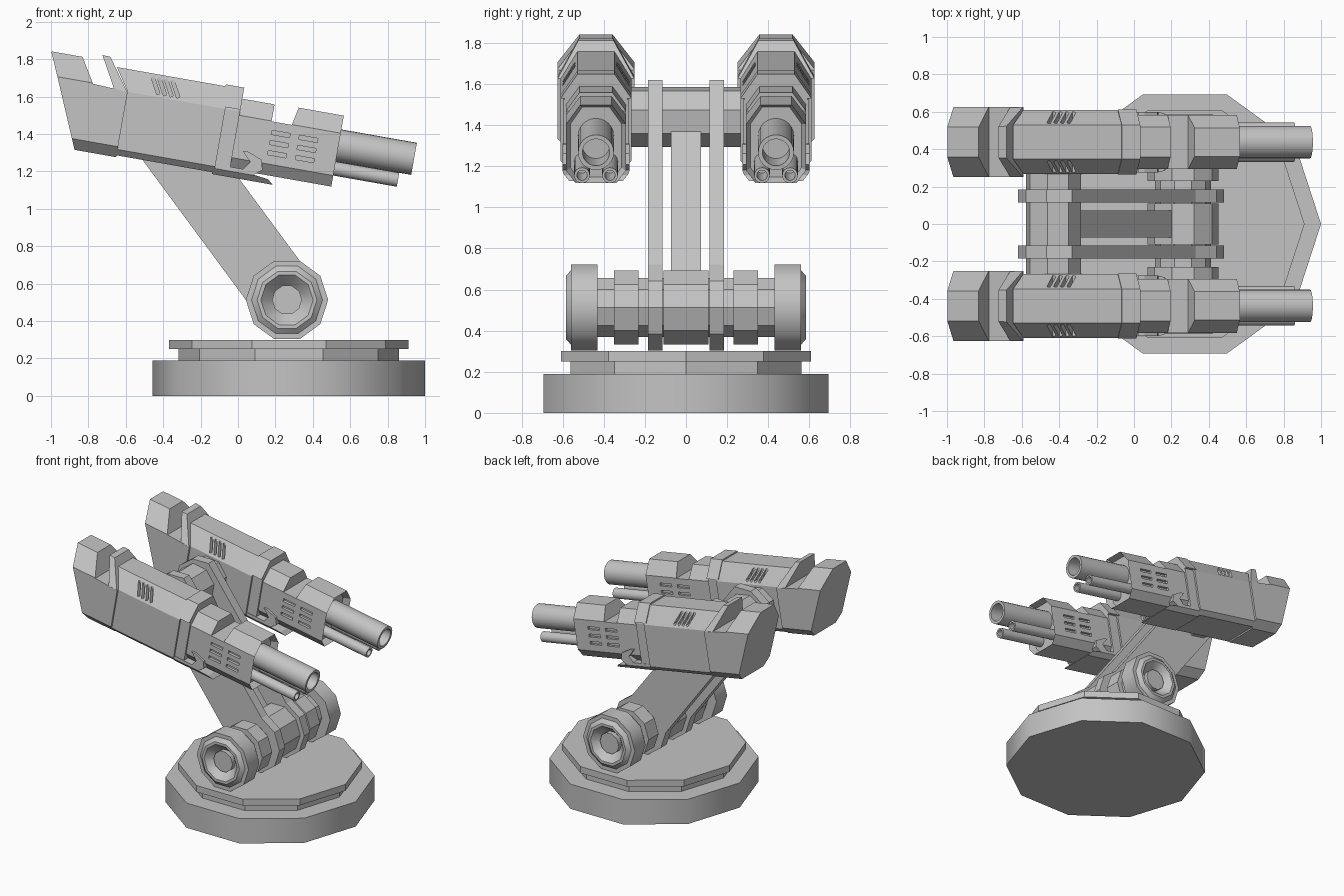
import bpy, bmesh, math
from mathutils import Matrix, Vector

if "Cube" in bpy.data.objects:
    bpy.data.objects.remove(bpy.data.objects["Cube"])

grey = bpy.data.materials.new("grey metal")
grey.use_nodes = True
grey.diffuse_color = (0.55, 0.55, 0.55, 1)
grey.node_tree.nodes["Principled BSDF"].inputs["Base Color"].default_value = grey.diffuse_color


def finish(name, bm, matrix=Matrix(), smooth=0):
    bmesh.ops.remove_doubles(bm, verts=bm.verts, dist=1e-5)
    bmesh.ops.recalc_face_normals(bm, faces=bm.faces)
    mesh = bpy.data.meshes.new(name)
    bm.to_mesh(mesh)
    bm.free()
    mesh.materials.append(grey)
    obj = bpy.data.objects.new(name, mesh)
    bpy.context.collection.objects.link(obj)
    obj.matrix_world = matrix
    if smooth:
        bpy.ops.object.select_all(action="DESELECT")
        obj.select_set(True)
        bpy.context.view_layer.objects.active = obj
        bpy.ops.object.shade_smooth_by_angle(angle=math.radians(smooth))
    return obj


def lathe(name, profile, matrix, sides=10, phase=0, smooth=0, closed=False):
    """Spin (radius, height) points round local z."""
    bm = bmesh.new()
    rings = []
    for r, h in profile:
        angles = [phase + math.tau * i / sides for i in range(sides)]
        rings.append([bm.verts.new((r * math.cos(a), r * math.sin(a), h)) for a in angles])
    pairs = list(zip(rings, rings[1:])) + ([(rings[-1], rings[0])] if closed else [])
    for low, high in pairs:
        for i in range(sides):
            j = (i + 1) % sides
            bm.faces.new((low[i], low[j], high[j], high[i]))
    if not closed:
        bm.faces.new(rings[0])
        bm.faces.new(rings[-1])
    return finish(name, bm, matrix, smooth)


def slab(points, half):
    """Side profile in x/z, extruded to both sides in y."""
    bm = bmesh.new()
    face = bm.faces.new([bm.verts.new((x, -half, z)) for x, z in points])
    out = bmesh.ops.extrude_face_region(bm, geom=[face])["geom"]
    bmesh.ops.translate(bm, verts=[v for v in out if isinstance(v, bmesh.types.BMVert)],
                        vec=(0, 2 * half, 0))
    bmesh.ops.recalc_face_normals(bm, faces=bm.faces)
    return bm


def chamfered(points, half, chamfers):
    """Slab whose long corners are sliced off along (y, z) lines."""
    bm = slab(points, half)
    for (y1, z1), (y2, z2) in chamfers:
        for side in (-1, 1):
            normal = Vector((0, side * abs(z2 - z1), math.copysign(y1 - y2, z2 - z1)))
            bmesh.ops.bisect_plane(bm, geom=bm.verts[:] + bm.edges[:] + bm.faces[:],
                                   plane_co=(0, side * y1, z1), plane_no=normal, clear_outer=True)
            bmesh.ops.holes_fill(bm, edges=[e for e in bm.edges if e.is_boundary], sides=0)
    return bm


def cut_slots(obj, boxes):
    """Cut boxes (centre, size, lean) into a part."""
    bm = bmesh.new()
    for centre, size, lean in boxes:
        m = Matrix.Translation(centre) @ Matrix.Rotation(lean, 4, "Y") @ Matrix.Diagonal((*size, 1))
        bmesh.ops.create_cube(bm, size=1, matrix=m)
    cutter = finish("slot_cutter", bm, obj.matrix_world.copy())
    cutter.hide_render = True
    mod = obj.modifiers.new("slots", "BOOLEAN")
    mod.operation, mod.solver, mod.object = "DIFFERENCE", "EXACT", cutter
    bpy.context.view_layer.update()
    graph = bpy.context.evaluated_depsgraph_get()
    mesh = bpy.data.meshes.new_from_object(obj.evaluated_get(graph))
    obj.modifiers.clear()
    obj.data = mesh
    bpy.data.objects.remove(cutter)


# Stepped round base
BASE_X = 0.272
for name, r, low, high in (("base", 0.728, 0, 0.19), ("base_neck", 0.59, 0.19, 0.25),
                           ("turntable", 0.64, 0.25, 0.30)):
    lathe(name, [(r, low), (r, high)], Matrix.Translation((BASE_X, 0, 0)),
          smooth=40 if name == "base" else 0)

# Lower axle with collars and recessed end wheels
LOW, HIGH = Vector((0.262, 0, 0.513)), Vector((-0.40, 0, 1.41))
half_axle = [(0.19, 0.11), (0.15, 0.11), (0.15, 0.23), (0.19, 0.23), (0.19, 0.35),
             (0.15, 0.35), (0.15, 0.45)]
axle = [(r, -y) for r, y in reversed(half_axle)] + half_axle
along_y = Matrix.Rotation(math.pi / 2, 4, "X")
lathe("axle", axle, Matrix.Translation(LOW) @ along_y)
wheel = [(0.14, 0.43), (0.22, 0.43), (0.22, 0.56), (0.19, 0.56), (0.16, 0.585), (0.14, 0.585),
         (0.08, 0.52), (0.08, 0.555)]
for side, label in ((1, "left"), (-1, "right")):
    turn = Matrix.Rotation(-side * math.pi / 2, 4, "X")
    lathe("wheel_" + label, wheel, Matrix.Translation(LOW) @ turn, smooth=40)

# Arms and centre strut
outline = []
for pivot, first, last in ((LOW, 5, 12), (HIGH, 2, 5)):
    for k in range(first, last + 1):
        a = k * math.pi / 5
        outline.append((pivot.x + 0.22 * math.cos(a), pivot.z + 0.22 * math.sin(a)))
for side, label in ((1, "left"), (-1, "right")):
    finish("arm_" + label, slab(outline, 0.035), Matrix.Translation((0, side * 0.15, 0)))
across = (HIGH - LOW).normalized().cross(Vector((0, 1, 0))) * 0.055
finish("centre_strut", slab([((p + s * across).x, (p + s * across).z)
                             for p, s in ((LOW, -1), (LOW, 1), (HIGH, 1), (HIGH, -1))], 0.073))

# Upper crossbar carrying the guns
TILT = math.radians(10)
lathe("crossbar", [(0.15, -0.3), (0.15, 0.3)], Matrix.Translation((-0.43, 0, 1.44)) @ along_y,
      sides=8, phase=math.pi / 8 - TILT)

# Chamfer lines for each gun section
under = ((0.17, -0.195), (0.13, -0.235))
stock_cuts = [((0.187, 0.134), (0.08, 0.262)), under]
fin_cuts = [((0.187, 0.12), (0.085, 0.288))]
body_cuts = [((0.172, 0.12), (0.09, 0.24)), under]
nose_cuts = [((0.158, 0.12), (0.08, 0.235)), under]
receiver_cuts = [((0.145, 0.10), (0.08, 0.19)), ((0.145, -0.13), (0.10, -0.19))]

gun_parts = [
    ("stock", 0.187, stock_cuts, [(-1.06, 0.262), (-0.89, 0.262), (-0.81, 0.13), (-0.62, 0.12),
                                  (-0.62, -0.235), (-0.846, -0.235), (-1.004, 0.134)]),
    ("rear_fin", 0.187, fin_cuts, [(-0.787, 0.29), (-0.743, 0.288), (-0.62, 0.115), (-0.69, 0.115)]),
    ("body", 0.172, body_cuts, [(-0.70, 0.24), (-0.09, 0.24), (-0.09, -0.225), (-0.62, -0.225),
                                (-0.62, 0.12)]),
    ("body_nose", 0.158, nose_cuts, [(-0.1, 0.235), (-0.01, 0.235), (-0.01, -0.22), (-0.1, -0.22)]),
    ("top_collar", 0.175, [((0.175, 0.127), (0.09, 0.25))],
     [(-0.11, 0.25), (-0.01, 0.25), (-0.01, 0.13), (-0.11, 0.13)]),
    ("lower_jaw", 0.162, [under], [(-0.1, -0.235), (0.23, -0.235), (0.2, -0.21), (0.12, -0.2),
                                   (0.162, -0.166), (0.148, -0.114), (0.072, -0.084),
                                   (0.04, -0.084), (0.09, -0.135), (0.06, -0.18), (-0.1, -0.18)]),
    ("receiver", 0.145, receiver_cuts, [(-0.05, 0.19), (0.165, 0.19), (0.165, 0.098), (0.275, 0.098),
                                        (0.295, 0.195), (0.54, 0.195), (0.54, -0.19), (-0.05, -0.19)]),
]

# Slots on the body shoulders and louvres on the receiver sides
slots = {
    "body": [((-0.48 + 0.036 * i, s * 0.15, 0.18), (0.018, 0.1, 0.1), -0.5)
             for i in range(4) for s in (-1, 1)],
    "receiver": [((u, s * 0.145, 0.04 - 0.055 * row), (0.1, 0.04, 0.022), 0)
                 for u in (0.225, 0.375) for row in range(3) for s in (-1, 1)],
}

# Two matching guns
for side, label in ((1, "left"), (-1, "right")):
    frame = Matrix.Translation((0, side * 0.438, 1.4)) @ Matrix.Rotation(TILT, 4, "Y")
    for name, half, cuts, points in gun_parts:
        bm = chamfered(points, half, cuts)
        if name == "receiver":
            muzzle = [f for f in bm.faces if f.calc_center_median().x > 0.535]
            bmesh.ops.recalc_face_normals(bm, faces=bm.faces)
            bmesh.ops.inset_individual(bm, faces=muzzle, thickness=0.022, depth=0)
            bmesh.ops.translate(bm, verts=list({v for f in muzzle for v in f.verts}), vec=(-0.05, 0, 0))
        part = finish(f"gun_{name}_{label}", bm, frame)
        if name in slots:
            cut_slots(part, slots[name])
    # Hollow barrels: one large above two small
    for name, r, bore, tip, y, w in (("main_barrel", 0.087, 0.066, 0.95, 0, 0.033),
                                     ("small_barrel_a", 0.038, 0.025, 0.885, 0.068, -0.092),
                                     ("small_barrel_b", 0.038, 0.025, 0.885, -0.068, -0.092)):
        profile = [(r, 0.46), (r, tip), (bore, tip), (bore, tip - 0.2), (0, tip - 0.2), (0, 0.46)]
        lathe(f"{name}_{label}", profile[:-1],
              frame @ Matrix.Translation((0, y, w)) @ Matrix.Rotation(math.pi / 2, 4, "Y"),
              sides=24, smooth=40)
